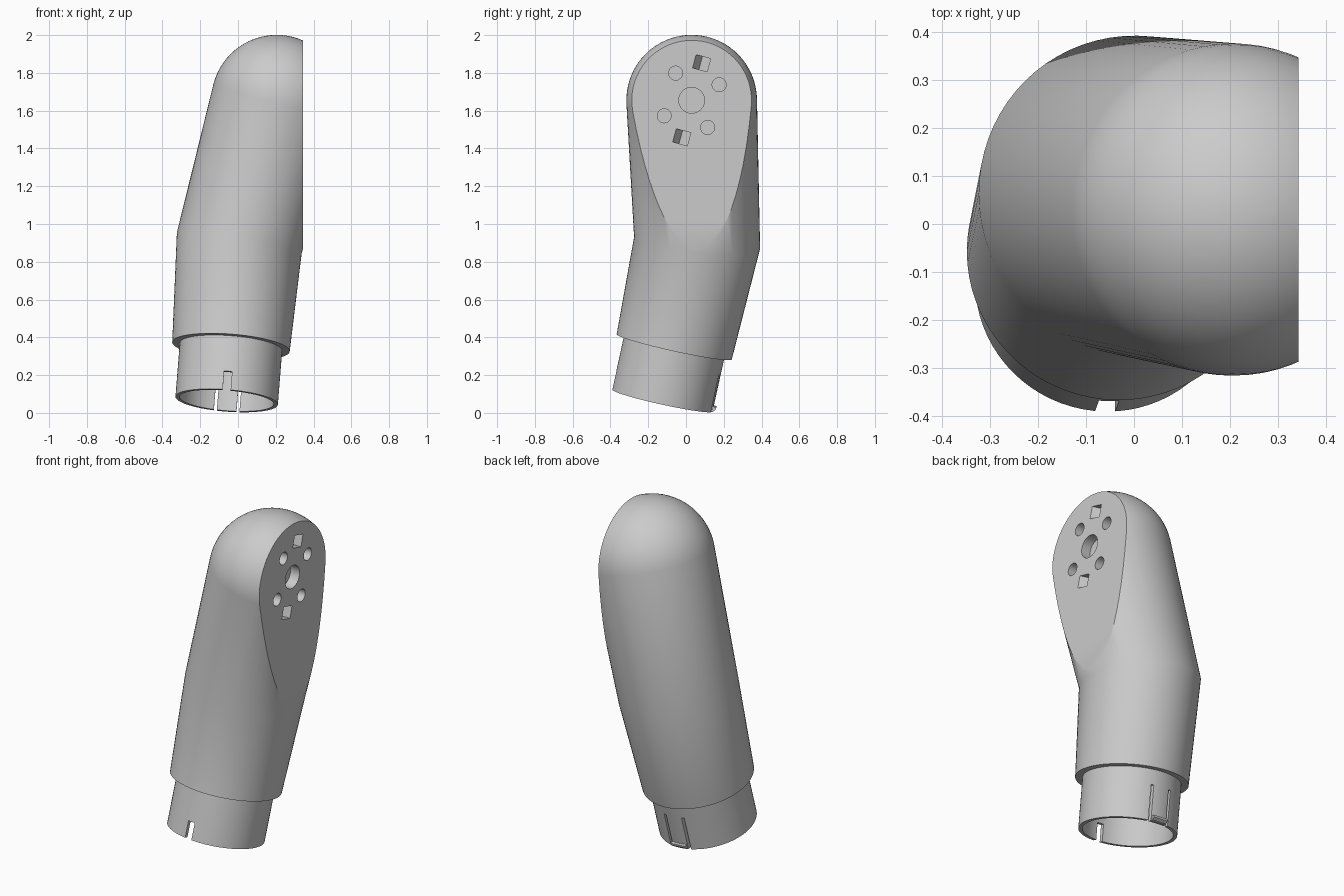
import bpy, bmesh
from math import sin, cos, pi, radians
from mathutils import Vector, Matrix

cube = bpy.data.objects.get("Cube")
if cube:
    bpy.data.objects.remove(cube, do_unlink=True)

SEG = 72
grey = bpy.data.materials.new("plain grey")
grey.use_nodes = True
grey.diffuse_color = (0.6, 0.6, 0.6, 1)
grey.node_tree.nodes["Principled BSDF"].inputs["Base Color"].default_value = (0.6, 0.6, 0.6, 1)


def finish(name, bm):
    bmesh.ops.recalc_face_normals(bm, faces=bm.faces)
    mesh = bpy.data.meshes.new(name)
    bm.to_mesh(mesh)
    bm.free()
    mesh.materials.append(grey)
    obj = bpy.data.objects.new(name, mesh)
    bpy.context.collection.objects.link(obj)
    return obj


def frame(x, y, z, origin):
    m = Matrix((x, y, z)).transposed().to_4x4()
    m.translation = origin
    return m


def axis_frame(direction, origin):
    d = direction.normalized()
    u = (Vector((1, 0, 0)) - d * d.x).normalized()
    return frame(u, d.cross(u), d, origin)


def prism(name, outline, low, high, matrix):
    """Extrude a flat outline along the local z of a frame."""
    bm = bmesh.new()
    rings = [[bm.verts.new(matrix @ Vector((x, y, h))) for x, y in outline] for h in (low, high)]
    bm.faces.new(rings[0])
    bm.faces.new(rings[1])
    for i in range(len(outline)):
        j = i - 1
        bm.faces.new((rings[0][j], rings[0][i], rings[1][i], rings[1][j]))
    return finish(name, bm)


def rect(cx, cy, w, h):
    return [(cx + sx * w / 2, cy + sy * h / 2) for sx, sy in ((-1, -1), (1, -1), (1, 1), (-1, 1))]


def disc(cx, cy, r, n=32):
    return [(cx + r * cos(2 * pi * i / n), cy + r * sin(2 * pi * i / n)) for i in range(n)]


def loft(name, rings):
    """Skin circles given as (centre, normal, radius), closing both ends."""
    bm = bmesh.new()
    loops = []
    for centre, normal, r in rings:
        m = axis_frame(normal, centre)
        loops.append([bm.verts.new(m @ Vector((x, y, 0))) for x, y in disc(0, 0, r, SEG)])
    for a, b in zip(loops, loops[1:]):
        for i in range(SEG):
            bm.faces.new((a[i - 1], a[i], b[i], b[i - 1]))
    bm.faces.new(loops[0])
    bm.faces.new(loops[-1])
    return finish(name, bm)


# Axes of the lower and upper halves
base = Vector((-0.06, -0.125, 0.065))
low_dir = Vector((0.08, 0.22, 1)).normalized()
bend = base + low_dir * (0.835 / low_dir.z)
top = Vector((0.205, 0.03, 1.655))
up_dir = (top - bend).normalized()
TOP_R = 0.346

# Arm: socket bore, socket wall, collar step, bend and dome in one skin
profile = [(0.5, 0.25), (0, 0.25), (0, 0.272), (0.293, 0.272), (0.293, 0.312)]
rings = [(base + low_dir * h, low_dir, r) for h, r in profile]
rings.append((bend, low_dir + up_dir, 0.335))
for i in range(18):
    a = i * pi / 36
    rings.append((top + up_dir * TOP_R * sin(a), up_dir, TOP_R * cos(a)))
rings.append((top + up_dir * TOP_R, up_dir, 0.002))
arm = loft("arm", rings)

# Flat mounting face
FACE_X = 0.343
cutters = [prism("face_cutter", rect(0, 1, 2, 4), 0, 1,
                 frame(Vector((0, 1, 0)), Vector((0, 0, 1)), Vector((1, 0, 0)), Vector((FACE_X, 0, 0))))]

# Bolt holes and centre bore
t = radians(15)
u = Vector((0, cos(t), -sin(t)))
v = Vector((0, sin(t), cos(t)))
w = Vector((1, 0, 0))
centre = Vector((FACE_X, 0.03, 1.655))
face = frame(u, v, w, centre)
cutters.append(prism("bore_cutter", disc(0, 0, 0.068, 48), -0.06, 0.05, face))
for sx in (-1, 1):
    for sy in (-1, 1):
        cutters.append(prism("bolt_cutter", disc(sx * 0.119, sy * 0.117, 0.037), -0.06, 0.05, face))

# Latch pockets with one sloping wall
latch = [(-0.04, 0.03), (0.04, 0.03), (0.04, -0.06), (-0.005, -0.06), (-0.04, 0)]
for s in (-1, 1):
    cutters.append(prism("latch_cutter", latch, -0.036, 0.036, frame(u, w, -v, centre + v * s * 0.203)))

# Key slot at the front of the socket, two slits beside the snap tab at the back
socket = axis_frame(low_dir, base)
cutters.append(prism("key_cutter", rect(0, -0.27, 0.042, 0.1), -0.05, 0.1, socket))
for s in (-1, 1):
    cutters.append(prism("slit_cutter", rect(s * 0.06, 0.26, 0.016, 0.1), -0.05, 0.205, socket))

bpy.context.view_layer.objects.active = arm
for cutter in cutters:
    mod = arm.modifiers.new("cut", "BOOLEAN")
    mod.operation = "DIFFERENCE"
    mod.solver = "EXACT"
    mod.object = cutter
    bpy.ops.object.modifier_apply(modifier=mod.name)
    bpy.data.objects.remove(cutter, do_unlink=True)

# Snap barb on the tab
barb = [(0.26, 0.004), (0.274, 0.004), (0.287, 0.018), (0.287, 0.03), (0.26, 0.03)]
sx, sy, sz = (socket.to_3x3().col[i].copy() for i in range(3))
prism("snap_barb", barb, -0.048, 0.048, frame(sy, sz, sx, base))

bpy.ops.object.select_all(action="DESELECT")
arm.select_set(True)
bpy.ops.object.shade_smooth_by_angle(angle=radians(30))
